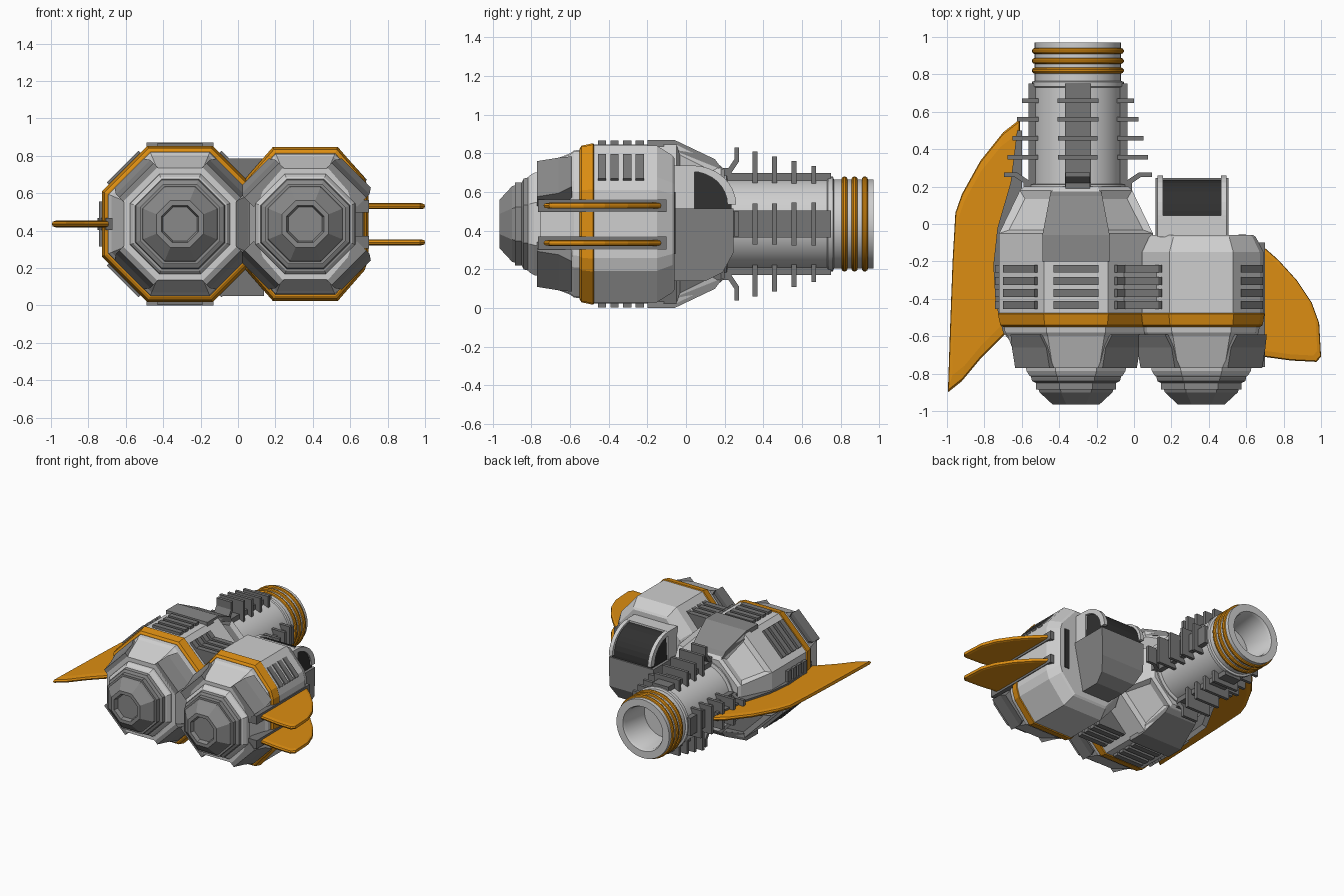
import bpy, bmesh, math
from mathutils import Matrix, Vector

if "Cube" in bpy.data.objects:
    bpy.data.objects.remove(bpy.data.objects["Cube"])

CZ = 0.435            # height of all engine axes
LX, RX = -0.31, 0.36  # pod centres
T8 = math.tan(math.pi / 8)


def material(name, rgb):
    m = bpy.data.materials.new(name)
    m.diffuse_color = (*rgb, 1)
    m.use_nodes = True
    m.node_tree.nodes["Principled BSDF"].inputs["Base Color"].default_value = m.diffuse_color
    return m


LIGHT = material("light grey", (0.62, 0.62, 0.62))
PANEL = material("panel grey", (0.25, 0.25, 0.25))
TRIM = material("trim grey", (0.18, 0.18, 0.18))
DARK = material("dark glass", (0.03, 0.03, 0.03))
ORANGE = material("orange", (0.72, 0.27, 0.006))


def loft(name, rings, mat, smooth=False, recess=None, caps=True):
    """Skin a stack of closed rings; cap the ends, or join them when caps is False."""
    bm = bmesh.new()
    vs = [[bm.verts.new(p) for p in ring] for ring in rings]
    n = len(vs[0])
    pairs = list(zip(vs, vs[1:]))
    if caps:
        bm.faces.new(vs[0])
        bm.faces.new(vs[-1])
    else:
        pairs.append((vs[-1], vs[0]))
    for a, b in pairs:
        for i in range(n):
            j = (i + 1) % n
            bm.faces.new((a[i], a[j], b[j], b[i]))
    bmesh.ops.recalc_face_normals(bm, faces=bm.faces)
    bm.normal_update()
    if recess:
        faces = [f for f in bm.faces if recess(f)]
        bmesh.ops.inset_individual(bm, faces=faces, thickness=0.05, depth=-0.025)
    me = bpy.data.meshes.new(name)
    bm.to_mesh(me)
    bm.free()
    me.materials.append(mat)
    if smooth:
        for p in me.polygons:
            p.use_smooth = True
        me.set_sharp_from_angle(angle=math.radians(35))
    ob = bpy.data.objects.new(name, me)
    bpy.context.collection.objects.link(ob)
    return ob


def turned(name, cx, section, stations, mat, **kw):
    """Section scaled along the y axis; stations are (y, radius)."""
    return loft(name, [[(cx + x * r, y, CZ + z * r) for x, z in section]
                       for y, r in stations], mat, **kw)


def radial(name, cx, deg, profile, mat, offset=0):
    """Slab from a (y, radius, width) profile, turned around the pod axis."""
    rot = Matrix.Rotation(math.radians(deg), 3, 'Y')
    c = Vector((cx, 0, CZ))
    return loft(name, [[c + rot @ Vector((offset + s * w / 2, y, r)) for y, r, w in profile]
                       for s in (-1, 1)], mat)


def slab(name, cx, deg, y0, y1, r0, r1, w, mat, offset=0):
    return radial(name, cx, deg, [(y0, r0, w), (y1, r0, w), (y1, r1, w), (y0, r1, w)], mat, offset)


def box(name, x0, x1, y0, y1, z0, z1, mat):
    return loft(name, [[(x, y0, z0), (x, y1, z0), (x, y1, z1), (x, y0, z1)] for x in (x0, x1)], mat)


def plan(name, outline, layers, mat):
    """Flat part from an xy outline; layers are (scale, z)."""
    cx = sum(p[0] for p in outline) / len(outline)
    cy = sum(p[1] for p in outline) / len(outline)
    return loft(name, [[(cx + (x - cx) * s, cy + (y - cy) * s, z) for x, y in outline]
                       for s, z in layers], mat)


def fin(name, outline, z, t):
    return plan(name, outline, [(s, z + h * t) for s, h in
                                ((0.88, -1), (0.98, -0.7), (1, 0), (0.98, 0.7), (0.88, 1))], ORANGE)


# Cross-sections with unit half-height
octagon = [(1, T8), (T8, 1), (-T8, 1), (-1, T8), (-1, -T8), (-T8, -1), (T8, -1), (1, -T8)]
quarter = [(0.81, 0.43), (0.76, 0.59), (0.415, 0.985)]
narrow = (quarter + [(-x, z) for x, z in reversed(quarter)] +
          [(-x, -z) for x, z in quarter] + [(x, -z) for x, z in reversed(quarter)])
circle = [(math.cos(k * math.tau / 40), math.sin(k * math.tau / 40)) for k in range(40)]

# Parts shared by both pods: nozzle, front cone, orange band, corner plates
nozzle = [(-0.935, 0.09), (-0.965, 0.10), (-0.965, 0.125), (-0.90, 0.195),
          (-0.885, 0.20), (-0.885, 0.215), (-0.85, 0.215), (-0.84, 0.235), (-0.82, 0.24), (-0.80, 0.24)]
for side, cx, sec in (("left", LX, octagon), ("right", RX, narrow)):
    turned(side + "_nozzle", cx, octagon, nozzle, PANEL)
    turned(side + "_nozzle_collar", cx, octagon, [(-0.82, 0.235), (-0.81, 0.25), (-0.785, 0.265), (-0.75, 0.27)], LIGHT)
    turned(side + "_front_cone", cx, sec,
           [(-0.77, 0.26), (-0.77, 0.30), (-0.60, 0.365), (-0.58, 0.38), (-0.54, 0.385)], LIGHT)
    turned(side + "_orange_band", cx, sec, [(-0.55, 0.37), (-0.55, 0.39), (-0.54, 0.405),
                                            (-0.48, 0.418), (-0.47, 0.40)], ORANGE)
    for a in (45, 135, 225, 315):
        radial(side + "_corner_plate", cx, a, [(-0.77, 0.26, 0.26), (-0.77, 0.33, 0.26),
               (-0.66, 0.355, 0.26), (-0.59, 0.385, 0.22), (-0.59, 0.26, 0.24)], PANEL)

# Left pod body with recessed windows on the tapered corners
turned("left_pod_body", LX, octagon, [(-0.48, 0.411), (-0.05, 0.411), (0.18, 0.30), (0.20, 0.28)],
       LIGHT, recess=lambda f: 0.03 < f.calc_center_median().y < 0.1
       and 0.3 < abs(f.normal.x) < 0.8)
# Right pod body and its rear wall slot
turned("right_pod_body", RX, narrow, [(-0.48, 0.411), (-0.15, 0.411), (-0.07, 0.36), (-0.06, 0.345)], LIGHT)
box("rear_slot", 0.56, 0.60, -0.07, -0.055, 0.28, 0.60, DARK)
# Block joining the pods
box("pod_bridge", -0.09, 0.13, -0.45, -0.22, 0.07, 0.76, PANEL)

# Cover panels over and under the left pod
for a in (0, 180):
    radial("left_cover_panel", LX, a, [(-0.20, 0.40, 0.36), (-0.20, 0.435, 0.36), (-0.06, 0.435, 0.36),
           (0.15, 0.335, 0.28), (0.19, 0.28, 0.26), (-0.06, 0.38, 0.36)], PANEL)

# Cooling slats
for k in range(4):
    y = -0.455 + k * 0.065
    for a in (0, 45, 135, 180, 225, 270, 315):
        slab("left_slat", LX, a, y, y + 0.042, 0.39, 0.433, 0.24, TRIM)
    for a, off in ((48, -0.04), (-48, 0.04), (-132, -0.04)):
        slab("right_slat", RX, a, y, y + 0.042, 0.36, 0.403, 0.17, TRIM, off)
    box("bridge_slat", -0.10, 0.14, y, y + 0.042, 0.05, 0.785, TRIM)

# Barrel with hollow end and orange rings
BX = -0.30
turned("barrel", BX, circle, [(0.15, 0.262), (0.21, 0.262), (0.215, 0.237), (0.73, 0.237), (0.735, 0.246),
       (0.76, 0.246), (0.765, 0.231), (0.97, 0.231), (0.97, 0.175), (0.95, 0.165), (0.72, 0.16)],
       LIGHT, smooth=True)
for y in (0.82, 0.872, 0.925):
    turned("barrel_ring", BX, circle,
           [(y + 0.016 * math.cos(t), 0.23 + 0.016 * math.sin(t))
            for t in (k * math.tau / 10 for k in range(10))], ORANGE, smooth=True, caps=False)

# Straps, cross plates and hooks around the barrel
hook = [(0.17, 0.29), (0.22, 0.29), (0.25, 0.335), (0.25, 0.395), (0.275, 0.395),
        (0.275, 0.325), (0.235, 0.265), (0.17, 0.265)]
for a in (0, 90, 180, 270):
    slab("barrel_strap", BX, a, 0.19, 0.75, 0.20, 0.265, 0.14, TRIM)
    for k, top in enumerate((0.375, 0.35, 0.325, 0.30)):
        y = 0.345 + k * 0.101
        slab("cross_plate", BX, a, y, y + 0.024, 0.20, top, 0.22 if top < 0.34 else 0.21, TRIM)
    radial("barrel_hook", BX, a, [(y, r, 0.13) for y, r in hook], TRIM)

# Cockpit: cup, glass, rear hoop and rims
KX = 0.31
radial("cockpit_cup", KX, 0, [(-0.07, -0.295, 0.24), (0.10, -0.295, 0.24), (0.19, -0.25, 0.30),
       (0.245, -0.15, 0.38), (0.245, 0.08, 0.39), (-0.07, 0.08, 0.39)], PANEL)
arc = [(0.03 + 0.205 * math.cos(t), 0.10 + 0.19 * math.sin(t))
       for t in (k * math.pi / 16 for k in range(9))]
radial("cockpit_glass", KX, 0, [(-0.03, 0.06, 0.35), (0.235, 0.06, 0.35)] +
       [(y, r, 0.35 if r < 0.2 else 0.33) for y, r in arc] + [(-0.03, 0.29, 0.33)], DARK)
slab("cockpit_hoop", KX, 0, -0.07, 0.045, 0.06, 0.303, 0.37, LIGHT)
rim = [(0.03 + (y - 0.03) * 1.12, 0.10 + (r - 0.10) * 1.07) for y, r in arc]
inner = [(0.03 + (y - 0.03) * 0.90, 0.10 + (r - 0.10) * 0.90) for y, r in reversed(arc)]
for s in (-1, 1):
    radial("cockpit_rim", KX, 0, [(y, r, 0.03) for y, r in rim + inner], LIGHT, s * 0.17)

# Wing fins and their mounts
fin("left_fin", [(-0.61, 0.56), (-0.70, 0.49), (-0.82, 0.34), (-0.92, 0.16), (-0.955, 0.06),
                 (-0.97, -0.20), (-0.985, -0.60), (-0.995, -0.90), (-0.92, -0.84), (-0.82, -0.72),
                 (-0.68, -0.58), (-0.68, -0.30), (-0.66, 0.10), (-0.61, 0.30)], CZ, 0.018)
plan("left_fin_mount", [(-0.60, 0.50), (-0.625, 0.50), (-0.66, 0.22), (-0.73, -0.02), (-0.752, -0.22),
                        (-0.74, -0.42), (-0.70, -0.58), (-0.65, -0.64), (-0.62, -0.55), (-0.60, 0.0)],
     [(1, CZ - 0.033), (1, CZ + 0.033)], TRIM)
for z in (0.53, 0.337):
    fin("right_fin", [(0.62, -0.11), (0.69, -0.12), (0.77, -0.19), (0.87, -0.30), (0.95, -0.42), (0.99, -0.53),
                      (1.0, -0.71), (0.975, -0.737), (0.84, -0.73), (0.62, -0.70)], z, 0.016)
    box("right_fin_mount", 0.62, 0.70, -0.765, -0.10, z - 0.033, z + 0.033, TRIM)
